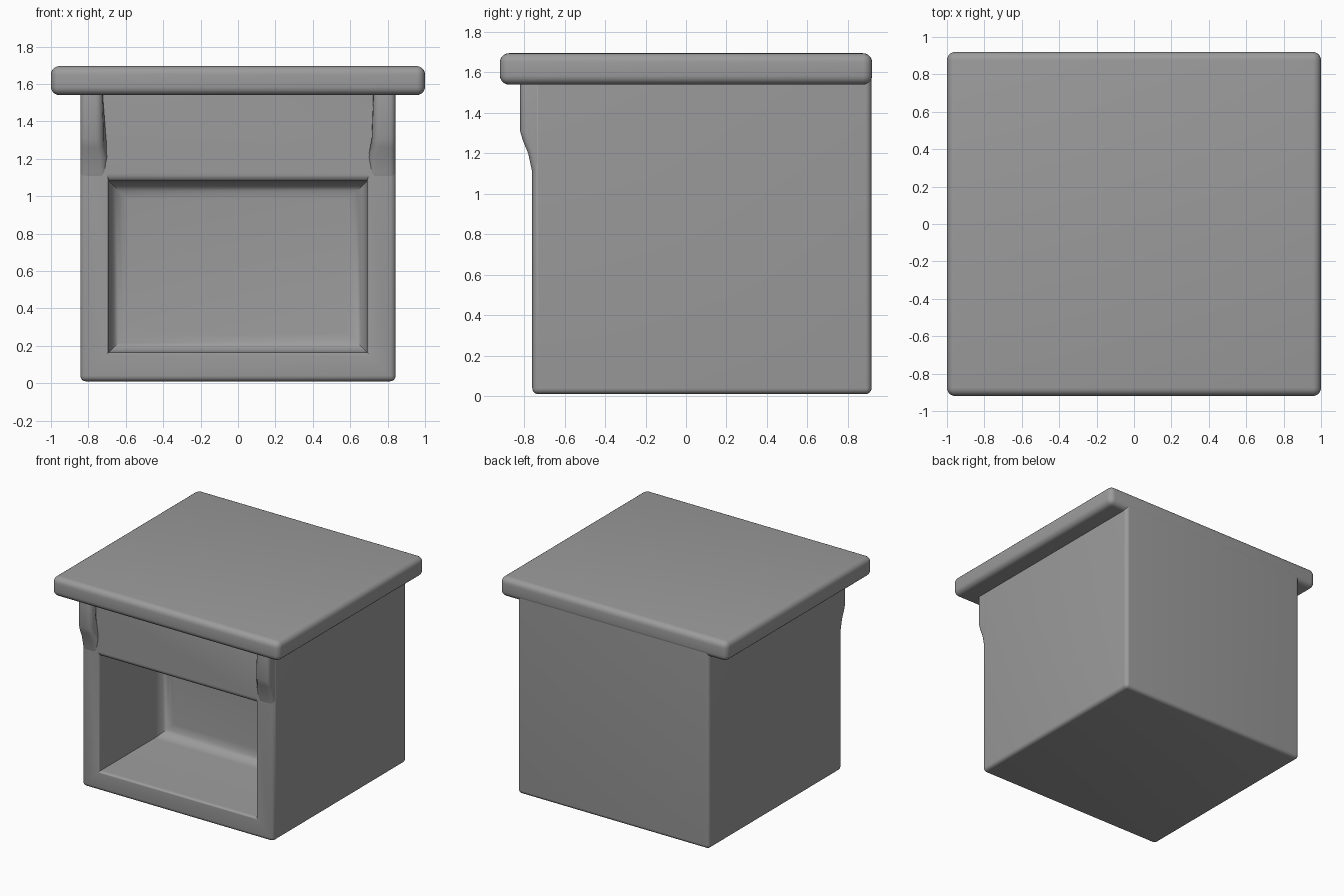
import bpy
import bmesh
from mathutils import Vector

if "Cube" in bpy.data.objects:
    bpy.data.objects.remove(bpy.data.objects["Cube"])

# Dark grey finish shared by every part
GREY = bpy.data.materials.new("dark_grey")
GREY.diffuse_color = (0.33, 0.33, 0.33, 1)
GREY.use_nodes = True
GREY.node_tree.nodes["Principled BSDF"].inputs["Base Color"].default_value = GREY.diffuse_color


def finish(bm, name):
    bmesh.ops.recalc_face_normals(bm, faces=bm.faces[:])
    mesh = bpy.data.meshes.new(name)
    bm.to_mesh(mesh)
    bm.free()
    mesh.materials.append(GREY)
    obj = bpy.data.objects.new(name, mesh)
    bpy.context.collection.objects.link(obj)
    return obj


def box(lo, hi):
    bm = bmesh.new()
    bmesh.ops.create_cube(bm, size=1)
    lo, hi = Vector(lo), Vector(hi)
    for v in bm.verts:
        v.co = Vector([lo[i] + (v.co[i] + 0.5) * (hi[i] - lo[i]) for i in range(3)])
    return bm


def soften(obj, width, limit="ANGLE", segments=5):
    mod = obj.modifiers.new("rounded_edges", "BEVEL")
    mod.width = width
    mod.segments = segments
    mod.limit_method = limit
    bpy.ops.object.select_all(action="DESELECT")
    obj.select_set(True)
    bpy.context.view_layer.objects.active = obj
    bpy.ops.object.modifier_apply(modifier=mod.name)
    bpy.ops.object.shade_smooth_by_angle(angle=0.6)


# Cabinet body: front face inset to a frame and pushed in as a deep niche
FRONT, BACK, NICHE = -0.76, 0.917, 0.03
BODY_TOP = 1.62
bm = box((-0.843, FRONT, 0.01), (0.843, BACK, BODY_TOP))
bm.faces.ensure_lookup_table()
front = min(bm.faces, key=lambda f: f.calc_center_median().y)
bmesh.ops.inset_region(bm, faces=[front], thickness=0.15)
for v in front.verts:
    v.co = (0.69 if v.co.x > 0 else -0.69, FRONT, 1.08 if v.co.z > 0.8 else 0.165)
niche = bmesh.ops.extrude_discrete_faces(bm, faces=[front])["faces"][0]
for v in niche.verts:
    v.co.y = NICHE

# Wide fillet at the back of the niche, small rounding on the other edges
weight = bm.edges.layers.float.new("bevel_weight_edge")
for e in bm.edges:
    if e in niche.edges[:]:
        e[weight] = 1.0
    elif all(v.co.z > BODY_TOP - 0.01 for v in e.verts):
        e[weight] = 0.0
    elif e.calc_face_angle(0) > 0.5:
        e[weight] = 0.3
soften(finish(bm, "cabinet_body"), 0.10, "WEIGHT", 6)

# Overhanging top slab, flush with the back
soften(finish(box((-1.0, -0.92, 1.54), (1.0, 0.92, 1.695)), "top_slab"), 0.045)

# Curved brackets at the two upper front corners, inner side sloping into the panel
profile = [(-0.60, 1.60), (-0.82, 1.60), (-0.82, 1.31), (-0.805, 1.26),
           (-0.78, 1.20), (-0.765, 1.13), (-0.74, 1.02), (-0.60, 1.02)]
for side, label in ((-1, "left"), (1, "right")):
    bm = bmesh.new()
    face = bm.faces.new([bm.verts.new((side * (0.71 if y < -0.7 else 0.75), y, z))
                         for y, z in profile])
    for v in face.verts:
        v.co.x = side * (0.70 + 0.5 * max(0, -0.76 - v.co.y))
    out = bmesh.ops.extrude_face_region(bm, geom=[face])["geom"]
    for v in out:
        if isinstance(v, bmesh.types.BMVert):
            v.co.x = side * 0.842
    soften(finish(bm, label + "_corner_bracket"), 0.03)
